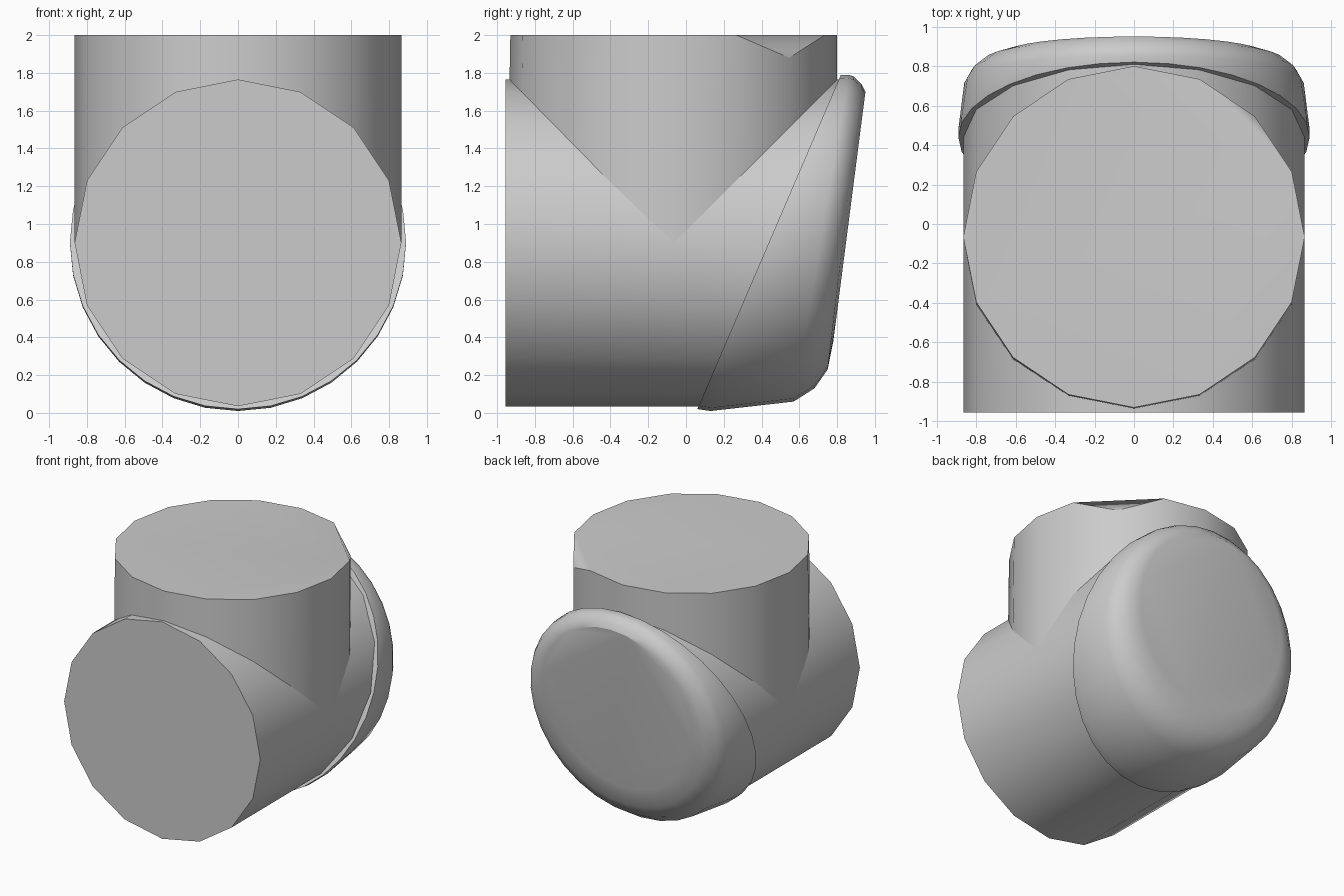
import bpy, bmesh
from math import sin, cos, tau

cube = bpy.data.objects.get("Cube")
if cube:
    bpy.data.objects.remove(cube)

grey = bpy.data.materials.new("plain grey")
grey.use_nodes = True
grey.diffuse_color = (0.6, 0.6, 0.6, 1)
grey.node_tree.nodes["Principled BSDF"].inputs["Base Color"].default_value = (0.6, 0.6, 0.6, 1)


def loft(name, rings):
    """Skin a row of equal point rings and close both ends."""
    bm = bmesh.new()
    loops = [[bm.verts.new(p) for p in ring] for ring in rings]
    n = len(loops[0])
    for a, b in zip(loops, loops[1:]):
        for i in range(n):
            j = (i + 1) % n
            bm.faces.new((a[i], a[j], b[j], b[i]))
    bm.faces.new(loops[0])
    bm.faces.new(loops[-1])
    bmesh.ops.recalc_face_normals(bm, faces=bm.faces)
    mesh = bpy.data.meshes.new(name)
    bm.to_mesh(mesh)
    bm.free()
    mesh.materials.append(grey)
    obj = bpy.data.objects.new(name, mesh)
    bpy.context.collection.objects.link(obj)
    bpy.ops.object.select_all(action='DESELECT')
    obj.select_set(True)
    bpy.context.view_layer.objects.active = obj
    bpy.ops.object.shade_smooth_by_angle(angle=0.55)
    return obj


def circle(n, rx, ry):
    return [(rx * sin(tau * i / n), ry * cos(tau * i / n)) for i in range(n)]


R, SIDES, AXIS = 0.865, 16, 0.9
section = circle(SIDES, R, R)

# Horizontal pipe, its rear end cut on the slant of the cap
loft("horizontal_pipe", [
    [(x, -0.955, AXIS + z) for x, z in section],
    [(x, 0.47 + 0.43 * z, AXIS + z) for x, z in section],
])

# Upright pipe, with one chipped corner on the top edge
top = [(x, y - 0.065, 2.0) for x, y in section]
x, y, z = top[2]
top[2] = (x, y, 1.88)
upright = loft("upright_pipe", [
    [(x, y - (0.085 if y < -0.1 else 0.065), AXIS) for x, y in section],
    top,
])
# Split the chip off the flat top as its own facet
bm = bmesh.new()
bm.from_mesh(upright.data)
bm.verts.ensure_lookup_table()
bmesh.ops.connect_verts(bm, verts=[bm.verts[SIDES + 1], bm.verts[SIDES + 3]])
bm.to_mesh(upright.data)
bm.free()

# Slanted end cap: bottom y, bottom z, top y, top z, half width
cap_rings = [
    (0.06, 0.02, 0.82, 1.79, 0.89),
    (0.13, 0.01, 0.83, 1.79, 0.89),
    (0.57, 0.06, 0.86, 1.79, 0.86),
    (0.68, 0.13, 0.89, 1.78, 0.82),
    (0.75, 0.23, 0.93, 1.74, 0.75),
    (0.78, 0.38, 0.95, 1.70, 0.66),
]
loft("end_cap", [
    [(x, (y0 + y1) / 2 + t * (y1 - y0) / 2, (z0 + z1) / 2 + t * (z1 - z0) / 2)
     for x, t in circle(32, w, 1)]
    for y0, z0, y1, z1, w in cap_rings
])
